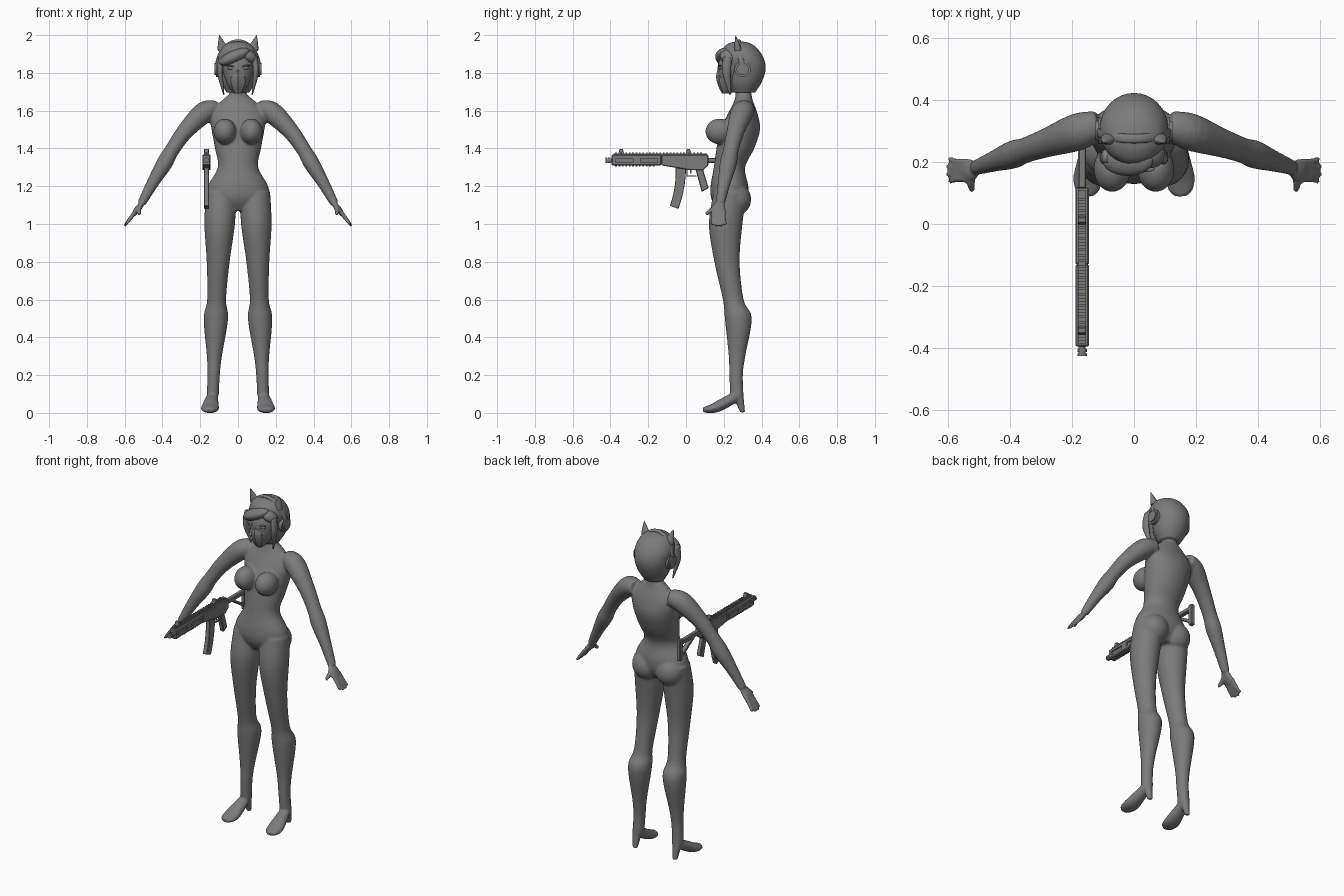
import bpy, bmesh, math
from mathutils import Vector, Matrix

if "Cube" in bpy.data.objects:
    bpy.data.objects.remove(bpy.data.objects["Cube"])

shade = .2
grey = bpy.data.materials.new("mid grey")
grey.use_nodes = True
grey.diffuse_color = (shade, shade, shade, 1)
grey.node_tree.nodes["Principled BSDF"].inputs["Base Color"].default_value = grey.diffuse_color

AXIS_X, AXIS_Y, AXIS_Z = Matrix.Identity(3)
SIDES = (1, -1)


def finish(name, bm, smooth=True):
    """Turn a bmesh into a named grey object."""
    bmesh.ops.recalc_face_normals(bm, faces=bm.faces)
    mesh = bpy.data.meshes.new(name)
    bm.to_mesh(mesh)
    bm.free()
    mesh.materials.append(grey)
    part = bpy.data.objects.new(name, mesh)
    bpy.context.collection.objects.link(part)
    if smooth:
        mesh.shade_smooth()
    return part


def spline(rows, steps):
    """Resample rows of numbers along a Catmull-Rom curve."""
    result = []
    last = len(rows) - 1
    for i in range(last):
        before, start, end, after = rows[max(0, i - 1)], rows[i], rows[i + 1], rows[min(last, i + 2)]
        for step in range(steps):
            t = step / steps
            result.append([q + t / 2 * (r - p + t * (2 * p - 5 * q + 4 * r - w + t * (3 * (q - r) + w - p)))
                           for p, q, r, w in zip(before, start, end, after)])
    return result + [list(rows[last])]


def loft(bm, rows, ref=AXIS_X, flat=False, sign=1, sides=24, steps=5, depth=1):
    """Skin ellipses given as x, y, z, radius along ref and, if it differs, the other radius."""
    rows = spline(rows, steps)
    centres = [Vector((row[0] * sign, row[1], row[2])) for row in rows]
    rings = []
    for i, row in enumerate(rows):
        ahead, behind = centres[min(i + 1, len(rows) - 1)], centres[max(i - 1, 0)]
        along = AXIS_Z if flat else (ahead - behind).normalized()
        across = (ref - along * ref.dot(along)).normalized() * row[3]
        other = along.cross(across).normalized() * row[-1] * depth
        angles = [math.tau * k / sides for k in range(sides)]
        rings.append([bm.verts.new(centres[i] + across * math.cos(angle) + other * math.sin(angle))
                      for angle in angles])
    for lower, upper in zip(rings, rings[1:]):
        for k in range(sides):
            bm.faces.new((lower[k], lower[k - 1], upper[k - 1], upper[k]))
    bm.faces.new(rings[0])
    bm.faces.new(rings[-1])


def ball(bm, centre, radii, turn=0):
    """Add an ellipsoid tilted sideways."""
    place = Matrix.Translation(centre) @ Matrix.Rotation(turn, 4, 'Y') @ Matrix.Diagonal((*radii, 1))
    bmesh.ops.create_uvsphere(bm, u_segments=28, v_segments=18, radius=1, matrix=place)


def disc(bm, centre, radius, length, axis):
    """Add a cylinder along an axis."""
    place = Matrix.Translation(centre) @ axis.to_track_quat('Z', 'Y').to_matrix().to_4x4()
    bmesh.ops.create_cone(bm, cap_ends=True, segments=24, radius1=radius, radius2=radius,
                          depth=length, matrix=place)


# Body: overlapping lofts fused into one skin
bm = bmesh.new()
torso = [(1.07, .07, .06), (1.13, .155, .095), (1.2, .16, .1), (1.3, .107, .083), (1.4, .122, .1),
         (1.5, .14, .105), (1.58, .146, .08), (1.65, .09, .05), (1.69, .046, .042), (1.75, .04, .04)]


def spine(z):
    """Depth of the torso's middle: level at the waist, leaning back to the shoulders."""
    return .23 + .075 * math.sin(max(0, z - 1.3) * 4.3)


loft(bm, [(0, spine(z), z, wide, deep) for z, wide, deep in torso], flat=True, sides=32)

leg = [(1.17, .235, .08), (1, .21, .081), (.8, .217, .061), (.6, .25, .05),
       (.5, .277, .065), (.3, .27, .04), (.2, .265, .033), (.09, .27, .032)]
arm = [(.11, 1.61, .045), (.18, 1.59, .06), (.28, 1.49, .047), (.35, 1.39, .041),
       (.39, 1.32, .045), (.45, 1.22, .034), (.51, 1.11, .024)]
shoe = [(.29, .1, .026), (.2, .05, .041), (.15, .026, .048), (.11, .018, .04), (.09, .014, .02)]

for s in SIDES:
    # Breast and buttock
    ball(bm, (s * .07, .178, 1.49), (.06, .075, .068))
    ball(bm, (s * .078, .265, 1.13), (.085, .08, .085))
    # Leg, splaying outward to the ankle
    loft(bm, [(.137 - .04 * z, y, z, r) for z, y, r in leg], flat=True, sign=s, depth=1.1)
    # Shoe, turned slightly out, and its tapered heel
    loft(bm, [(.163 - .1 * y, y, z, r, min(r, z, .03)) for y, z, r in shoe], sign=s)
    loft(bm, [(.135, .3 - z / 4, z, .014 + z / 7) for z in (.002, .05, .11)], flat=True, sign=s)
    # Arm, reaching forward as it goes out
    loft(bm, [(x, .36 - .35 * x, z, r) for x, z, r in arm], ref=AXIS_Y, sign=s, depth=.95)
    # Palm, fanned fingers and thumb
    ball(bm, (s * .53, .173, 1.08), (.017, .036, .05), s * -.65)
    for fan in (-1.5, -.5, .5, 1.5):
        tip = .008 * (2 - abs(fan))
        knuckle, end = .173 + .019 * fan, .173 + .025 * fan
        loft(bm, [(.54, knuckle, 1.07, .011), (.57, knuckle, 1.03, .011), (.59 + tip, end, 1 - tip, .008)],
             ref=AXIS_Y, sign=s, sides=10)
    loft(bm, [(.52, .16, 1.09, .014), (.525, .13, 1.07, .013), (.522, .105, 1.05, .009)], sign=s, sides=10)

body = finish("body", bm)
fuse = body.modifiers.new("fuse", 'REMESH')
fuse.mode, fuse.voxel_size, fuse.use_smooth_shade = 'VOXEL', .0065, True
relax = body.modifiers.new("relax", 'SMOOTH')
relax.factor, relax.iterations = .5, 6

# Face, widening upward from the chin
bm = bmesh.new()
face = [(1.69, .214, .015), (1.71, .225, .036), (1.75, .236, .06), (1.8, .25, .078), (1.85, .26, .086), (1.92, .27, .07)]
loft(bm, [(0, y, z, r) for z, y, r in face], flat=True, depth=1.04)
finish("face", bm)

# Pointed mask over nose and mouth
bm = bmesh.new()
mask = [(1.69, .02, .024), (1.73, .046, .044), (1.78, .05, .056), (1.825, .012, .046)]
loft(bm, [(0, .215, z, wide, deep) for z, wide, deep in mask], flat=True, sides=8, steps=3)
finish("mask", bm, smooth=False)

# Eyes with upper lids
bm = bmesh.new()
for s in SIDES:
    ball(bm, (s * .037, .184, 1.825), (.02, .012, .009), s * -.15)
    ball(bm, (s * .04, .178, 1.837), (.026, .01, .004), s * -.1)
finish("eyes", bm)

# Hair: bobbed cap, swept fringe and side locks
bm = bmesh.new()
cap = [(1.695, .305, .06), (1.75, .31, .09), (1.82, .317, .105), (1.88, .3, .11),
       (1.93, .287, .09), (1.957, .283, .055), (1.967, .28, .01)]
loft(bm, [(0, y, z, r) for z, y, r in cap], flat=True, sides=32)
ball(bm, (-.02, .205, 1.885), (.088, .05, .034), -.42)
ball(bm, (.055, .225, 1.89), (.05, .045, .032), .6)
for s in SIDES:
    loft(bm, [(.088, .22, 1.88, .015), (.095, .215, 1.8, .015), (.075, .235, 1.685, .003)],
         sign=s, sides=12, depth=1.5)
finish("hair", bm)

# Headset: band, ear cups and pointed ears
bm = bmesh.new()
arc = [math.pi * k / 24 for k in range(25)]
loft(bm, [(.115 * math.cos(a), .3 - .025 * math.sin(a), 1.82 + .15 * math.sin(a), .015) for a in arc],
     ref=AXIS_Y, sides=12, steps=1, depth=.5)
for s in SIDES:
    loft(bm, [(.073, .275, 1.915, .034), (.083, .272, 1.945, .024), (.099, .262, 2, .001)],
         sign=s, flat=True, sides=16, depth=.65)
    disc(bm, (s * .105, .3, 1.82), .043, .022, AXIS_X)
    disc(bm, (s * .118, .3, 1.82), .032, .012, AXIS_X)
headset = finish("headset", bm)
for polygon in headset.data.polygons:
    polygon.use_smooth = len(polygon.vertices) == 4

# Rifle: side profiles given a thickness
RIFLE_X = -.167
WIDE, MEDIUM, THIN = .022, .013, .006
RAIL_TOP, BORE, BELLY = 1.373, 1.337, 1.31


def plate(name, points, half, bevel=.002):
    """Extrude a side profile of y, z points to both sides of the rifle's middle."""
    bm = bmesh.new()
    outline = bm.faces.new([bm.verts.new((RIFLE_X - half, y, z)) for y, z in points])
    extruded = bmesh.ops.extrude_face_region(bm, geom=[outline])["geom"]
    moved = [v for v in extruded if isinstance(v, bmesh.types.BMVert)]
    bmesh.ops.translate(bm, vec=AXIS_X * 2 * half, verts=moved)
    part = finish(name, bm, smooth=False)
    if bevel:
        chamfer = part.modifiers.new("chamfer", 'BEVEL')
        chamfer.width, chamfer.segments = bevel, 1
    return part


def block(name, front, back, bottom, top, half, bevel=.002):
    """Add a box-shaped rifle part."""
    return plate(name, [(front, bottom), (back, bottom), (back, top), (front, top)], half, bevel)


def teeth(name, count, bottom, top):
    """Add a row of rail teeth."""
    tooth = block(name, -.375, -.366, bottom, top, MEDIUM, bevel=0)
    row = tooth.modifiers.new("row", 'ARRAY')
    row.count = count
    row.use_relative_offset, row.use_constant_offset = False, True
    row.constant_offset_displace = AXIS_Y * .018


# Handguard with two long slots on each side
guard = block("rifle_handguard", -.395, -.13, BELLY, RAIL_TOP - THIN, WIDE, bevel=.005)
for label, front in (("front", -.37), ("rear", -.24)):
    cutter = block(label + "_slot_cutter", front, front + .09, BORE - .011, BORE + .011, .05, bevel=0)
    cutter.hide_render = cutter.hide_viewport = True
    slot = guard.modifiers.new(label + "_slot", 'BOOLEAN')
    slot.object, slot.solver = cutter, 'EXACT'
block("rifle_barrel_core", -.39, -.13, BORE - .02, BORE + .02, MEDIUM, bevel=0)

# Receiver, rails and sights
plate("rifle_receiver", [(-.13, BELLY), (-.07, 1.3), (.02, 1.285), (.09, 1.285), (.118, BELLY),
                         (.118, RAIL_TOP - THIN), (-.13, RAIL_TOP - THIN)], WIDE, bevel=.004)
block("rifle_top_rail", -.385, .11, RAIL_TOP - .01, RAIL_TOP, MEDIUM, bevel=0)
teeth("top_rail_teeth", 26, RAIL_TOP - THIN, RAIL_TOP + THIN)
teeth("lower_rail_teeth", 12, BELLY - THIN, BELLY + THIN)
for name, middle in (("front_sight", -.343), ("rear_sight", .013)):
    plate(name, [(middle - .015, RAIL_TOP), (middle + .015, RAIL_TOP),
                 (middle + .008, RAIL_TOP + .025), (middle - .008, RAIL_TOP + .025)], MEDIUM)

# Curved magazine, swept forward along a parabola
drops = [.2 * k / 5 for k in range(6)]
rear_edge = [(-d * d, 1.3 - 1.1 * d) for d in drops]
front_edge = [(y - .055 + d / 20, z + d / 12) for (y, z), d in zip(rear_edge, drops)]
plate("magazine", rear_edge + front_edge[::-1], MEDIUM)

# Grip, trigger and guard
plate("pistol_grip", [(.05, 1.29), (.09, 1.29), (.12, 1.19), (.083, 1.17)], MEDIUM, bevel=.004)
block("trigger", .022, .029, 1.267, 1.29, THIN, bevel=0)
block("trigger_guard_front", .003, .009, 1.252, 1.29, THIN, bevel=0)
block("trigger_guard_bottom", .003, .055, 1.252, 1.258, THIN, bevel=0)

# Stock and muzzle
block("stock_tube", .115, .29, BORE - MEDIUM, BORE + MEDIUM, MEDIUM, bevel=.004)
plate("stock_strut", [(.16, 1.33), (.185, 1.33), (.3, 1.262), (.3, 1.24)], MEDIUM)
block("butt_plate", .285, .312, 1.23, 1.36, MEDIUM, bevel=.004)
bm = bmesh.new()
for middle, radius, length in ((-.4, .011, .05), (-.408, .015, .01), (-.421, .015, .008)):
    disc(bm, (RIFLE_X, middle, BORE), radius, length, AXIS_Y)
finish("rifle_muzzle", bm, smooth=False)
